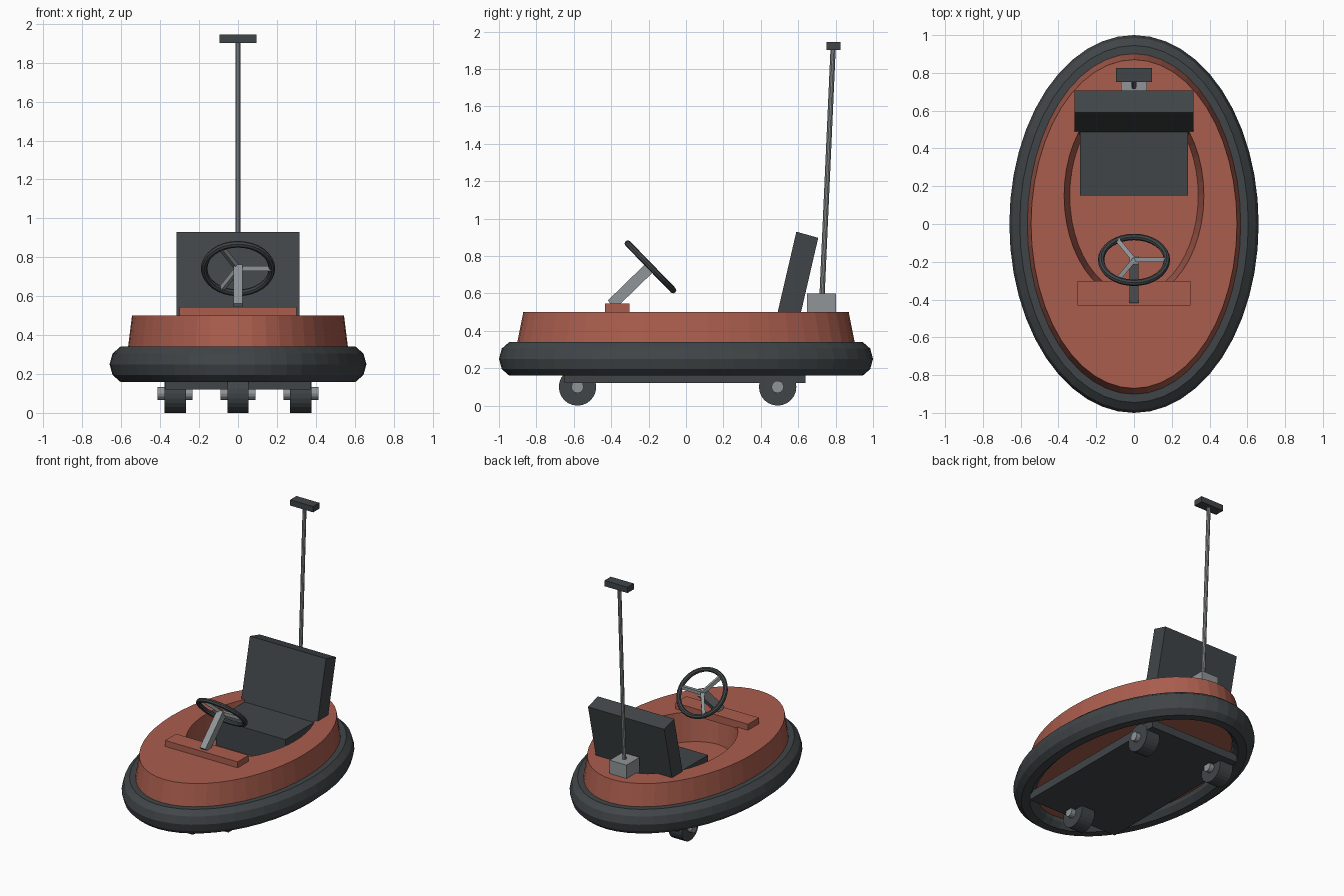
import bpy, bmesh, math
from mathutils import Vector, Matrix

if "Cube" in bpy.data.objects:
    bpy.data.objects.remove(bpy.data.objects["Cube"])


def material(name, rgb):
    m = bpy.data.materials.new(name)
    m.diffuse_color = (*rgb, 1)
    m.use_nodes = True
    m.node_tree.nodes["Principled BSDF"].inputs["Base Color"].default_value = m.diffuse_color
    return m


RED = material("red_paint", (0.40, 0.11, 0.075))
DARK = material("dark_rubber", (0.052, 0.06, 0.064))
STEEL = material("steel", (0.28, 0.30, 0.31))


def finish(bm, name, mat):
    bmesh.ops.recalc_face_normals(bm, faces=bm.faces)
    me = bpy.data.meshes.new(name)
    bm.to_mesh(me)
    bm.free()
    me.materials.append(mat)
    ob = bpy.data.objects.new(name, me)
    bpy.context.collection.objects.link(ob)
    return ob


def loft(name, loops, mat, closed=False, n=48):
    """Skin a stack of ellipses given as (rx, ry, centre y, z)."""
    bm = bmesh.new()
    rings = [[bm.verts.new((rx * math.cos(2 * math.pi * i / n),
                            cy + ry * math.sin(2 * math.pi * i / n), z))
              for i in range(n)] for rx, ry, cy, z in loops]
    pairs = list(zip(rings, rings[1:]))
    if closed:
        pairs.append((rings[-1], rings[0]))
    else:
        bm.faces.new(rings[0])
        bm.faces.new(rings[-1])
    for a, b in pairs:
        for i in range(n):
            j = (i + 1) % n
            bm.faces.new((a[i], a[j], b[j], b[i]))
    return finish(bm, name, mat)


def box(name, lo, hi, mat):
    lo, hi = Vector(lo), Vector(hi)
    bm = bmesh.new()
    bmesh.ops.create_cube(bm, size=1, matrix=Matrix.Translation((lo + hi) / 2)
                          @ Matrix.Diagonal((*(hi - lo), 1)))
    return finish(bm, name, mat)


def along(a, b):
    """Frame at the middle of a-b with local z pointing from a to b."""
    a, b = Vector(a), Vector(b)
    return Matrix.Translation((a + b) / 2) @ (b - a).to_track_quat('Z', 'Y').to_matrix().to_4x4()


def rod(name, a, b, r, mat, n=12):
    bm = bmesh.new()
    bmesh.ops.create_cone(bm, cap_ends=True, segments=n, radius1=r, radius2=r,
                          depth=(Vector(b) - Vector(a)).length, matrix=along(a, b))
    return finish(bm, name, mat)


def side_prism(name, profile, half_width, mat):
    """Extrude a (y, z) outline across the width."""
    bm = bmesh.new()
    f = bm.faces.new([bm.verts.new((-half_width, y, z)) for y, z in profile])
    new = bmesh.ops.extrude_face_region(bm, geom=[f])["geom"]
    bmesh.ops.translate(bm, vec=(2 * half_width, 0, 0),
                        verts=[v for v in new if isinstance(v, bmesh.types.BMVert)])
    # keep the first cap so that the solid is closed
    bmesh.ops.holes_fill(bm, edges=bm.edges)
    return finish(bm, name, mat)


# Rubber bumper: rounded section swept round the ellipse (offset from outer rim, z)
section = [(0, .25), (.015, .305), (.055, .34), (.115, .34), (.15, .305),
           (.165, .25), (.15, .195), (.115, .16), (.055, .16), (.015, .195)]
loft("bumper", [(.66 - d, 1 - d, 0, z) for d, z in section], DARK, closed=True)

# Body tub with the sunken cockpit
loft("body", [(.58, .925, 0, .22), (.545, .87, 0, .5),
              (.37, .55, .15, .5), (.34, .52, .15, .29)], RED)

# Underbody plate
box("chassis", (-.375, -.65, .12), (.375, .64, .18), DARK)

# One front wheel and two rear wheels, each with an axle
for name, x, y in (("front", 0, -.58), ("rear_left", -.323, .49), ("rear_right", .323, .49)):
    rod(name + "_wheel", (x - .055, y, .1), (x + .055, y, .1), .1, DARK, 24)
    rod(name + "_axle", (x - .09, y, .1), (x + .09, y, .1), .033, STEEL)

# Seat
box("seat_cushion", (-.287, .15, .29), (.287, .55, .485), DARK)
side_prism("seat_back", [(.467, .4), (.59, .93), (.707, .897), (.592, .4)], .315, DARK)

# Dashboard and steering
box("dashboard", (-.3, -.432, .49), (.3, -.303, .545), RED)
hub = Vector((0, -.19, .742))
normal = Vector((0, .72, .70)).normalized()
foot = hub - normal * .29
column = box("steering_column", (-.024, -.03, -.145), (.024, .03, .145), STEEL)
column.matrix_world = along(foot, hub)

bpy.ops.mesh.primitive_torus_add(major_radius=.174, minor_radius=.017,
                                 major_segments=32, minor_segments=8)
wheel = bpy.context.object
wheel.name = "steering_wheel"
wheel.data.materials.append(DARK)
wheel.matrix_world = Matrix.Translation(hub) @ normal.to_track_quat('Z', 'Y').to_matrix().to_4x4()
up = normal.cross(Vector((1, 0, 0)))
for k in range(3):
    t = k * math.tau / 3
    tip = hub + .172 * (math.cos(t) * Vector((1, 0, 0)) + math.sin(t) * up)
    spoke = box(f"spoke_{k + 1}", (-.012, -.012, -.086), (.012, .012, .086), STEEL)
    spoke.matrix_world = along(hub, tip)

# Power pole with base and contact head
box("pole_base", (-.07, .648, .48), (.07, .802, .6), STEEL)
rod("pole", (0, .727, .58), (0, .787, 1.92), .014, STEEL, 10)
box("pole_head", (-.095, .752, 1.902), (.095, .826, 1.945), DARK)
